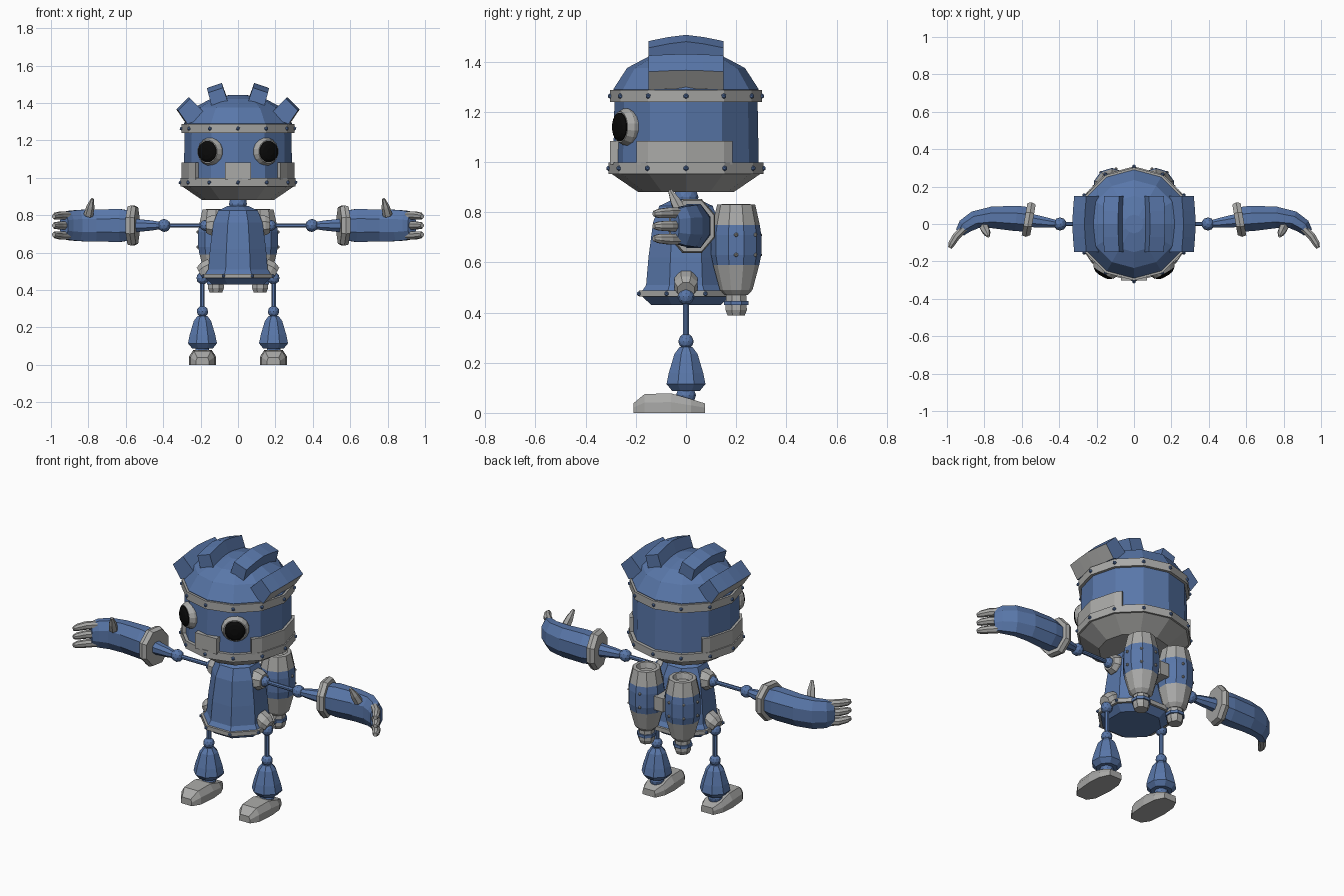
import bpy, bmesh, math
from mathutils import Vector, Matrix

if "Cube" in bpy.data.objects:
    bpy.data.objects.remove(bpy.data.objects["Cube"])


def material(name, rgb):
    m = bpy.data.materials.new(name)
    m.diffuse_color = (*rgb, 1)
    m.use_nodes = True
    m.node_tree.nodes["Principled BSDF"].inputs["Base Color"].default_value = m.diffuse_color
    return m


BLUE = material("blue_metal", (0.10, 0.185, 0.40))
GREY = material("grey_metal", (0.40, 0.40, 0.39))
BLACK = material("black_lens", (0.003, 0.003, 0.003))


def finish(name, bm, mat, mirror=False, mat2=None, rule=None):
    """Turn a bmesh into an object; faces matching the rule take mat2."""
    bmesh.ops.recalc_face_normals(bm, faces=bm.faces)
    bm.normal_update()
    me = bpy.data.meshes.new(name)
    if rule:
        for f in bm.faces:
            f.material_index = int(rule(f))
    bm.to_mesh(me)
    bm.free()
    me.materials.append(mat)
    if mat2:
        me.materials.append(mat2)
    ob = bpy.data.objects.new(name, me)
    bpy.context.collection.objects.link(ob)
    if mirror:
        ob.modifiers.new("mirror", 'MIRROR').use_mirror_merge = False
    return ob


def loft(name, rings, mat, mirror=False, mat2=None, rule=None):
    """Skin a list of equal-length point rings and cap both ends."""
    bm = bmesh.new()
    vs = [[bm.verts.new(p) for p in r] for r in rings]
    n = len(vs[0])
    for a, b in zip(vs, vs[1:]):
        for i in range(n):
            bm.faces.new((a[i], a[(i + 1) % n], b[(i + 1) % n], b[i]))
    bm.faces.new(vs[0])
    bm.faces.new(vs[-1])
    return finish(name, bm, mat, mirror, mat2, rule)


def lathe(name, prof, n, mat, c=(0, 0), phase=0.0, **kw):
    """Upright turned part from (radius, height) points."""
    ang = [math.tau * (i + phase) / n for i in range(n)]
    rings = [[(c[0] + r * math.cos(a), c[1] + r * math.sin(a), z) for a in ang]
             for r, z in prof]
    return loft(name, rings, mat, **kw)


def tube(name, p0, p1, prof, n, mat, **kw):
    """Turned part along p0-p1 from (fraction, radius) points."""
    p0, p1 = Vector(p0), Vector(p1)
    q = (p1 - p0).to_track_quat('Z', 'Y')
    rings = []
    for t, r in prof:
        rings.append([p0.lerp(p1, t) + q @ Vector(
            (r * math.cos(math.tau * (i + .5) / n), r * math.sin(math.tau * (i + .5) / n), 0))
            for i in range(n)])
    return loft(name, rings, mat, **kw)


def balls(name, centres, r, mat, mirror=False, sub=1):
    bm = bmesh.new()
    for c in centres:
        bmesh.ops.create_icosphere(bm, subdivisions=sub, radius=r,
                                   matrix=Matrix.Translation(c))
    return finish(name, bm, mat, mirror)


def box(name, lo, hi, mat, **kw):
    rings = [[(lo[0], lo[1], z), (hi[0], lo[1], z), (hi[0], hi[1], z), (lo[0], hi[1], z)]
             for z in (lo[2], hi[2])]
    return loft(name, rings, mat, **kw)


def circle_points(r, z, n):
    return [(r * math.cos(math.tau * i / n), r * math.sin(math.tau * i / n), z)
            for i in range(n)]


# Head: grey chin, blue wall and faceted dome
lathe("head", [(.19, .88), (.30, .955), (.29, .99), (.285, 1.26), (.29, 1.29),
               (.235, 1.375), (.15, 1.42), (.05, 1.442)], 12, BLUE,
      mat2=GREY, rule=lambda f: f.calc_center_median().z < .96)
lathe("lower_head_band", [(.308, .953), (.308, .998)], 12, GREY)
lathe("upper_head_band", [(.302, 1.24), (.302, 1.287)], 12, GREY)
balls("lower_head_rivets", circle_points(.308, .975, 12), .011, BLUE)
balls("upper_head_rivets", circle_points(.302, 1.263, 12), .011, BLUE)

# Cheek plates wrap the sides, nose plate sits in front
arc = [math.radians(a) for a in (-41, -30, 0, 30, 38)]
cheek = [(.302, a) for a in arc] + [(.27, a) for a in reversed(arc)]
loft("cheek_plate", [[(r * math.cos(a), r * math.sin(a), z) for r, a in cheek]
                     for z in (.99, 1.083)], GREY, mirror=True)
box("nose_plate", (-.07, -.302, .99), (.07, -.26, 1.083), GREY)

# Eyes follow the curve of the head
out = Vector((math.sin(math.radians(30)), -math.cos(math.radians(30)), 0))
eye = Vector((0, 0, 1.14)) + Vector((.012, 0, 0))
tube("eye_ring", eye + out * .24, eye + out * .304,
     [(0, .07), (.6, .075), (1, .062)], 16, GREY, mirror=True)
tube("eye_lens", eye + out * .29, eye + out * .322,
     [(0, .058), (.55, .057), (.85, .042), (1, .02)], 16, BLACK, mirror=True)


# Crest bars, arched in the middle
def crest(name, poly, rise, **kw):
    rings = []
    for y, k in ((-.15, 0), (-.07, .65), (0, 1), (.07, .65), (.15, 0)):
        rings.append([(x + rise[0] * k, y, z + rise[1] * k) for x, z in poly])
    loft(name, rings, BLUE, mirror=True, **kw)


crest("inner_crest", [(.08, 1.482), (.16, 1.455), (.135, 1.36), (.045, 1.38)], (.006, .025))
crest("outer_crest", [(.255, 1.425), (.32, 1.36), (.27, 1.287), (.16, 1.33)], (.01, .006),
      mat2=GREY, rule=lambda f: f.normal.z < -.2 and f.normal.x > .2)

# Neck and torso
balls("neck", [(0, 0, .86)], .05, BLUE, sub=2)
lathe("torso", [(.15, .43), (.19, .465), (.19, .485), (.172, .51), (.162, .62), (.142, .76),
                (.115, .825), (.06, .85)], 8, BLUE, phase=.5)
lathe("waist_band", [(.203, .463), (.203, .487)], 8, GREY, phase=.5)
balls("waist_rivets", [(.203 * math.cos(math.tau * (i + .5) / 8),
                        .203 * math.sin(math.tau * (i + .5) / 8), .475) for i in range(8)],
      .01, BLUE)

# Back tanks: blue barrel with grey ends and nozzle
T = (.118, .2)
lathe("tank", [(.046, .47), (.065, .49), (.092, .59), (.1, .63), (.1, .71), (.094, .75),
               (.076, .83), (.055, .832), (.045, .80)], 10, BLUE, c=T, phase=.5,
      mirror=True, mat2=GREY, rule=lambda f: not .59 < f.calc_center_median().z < .75)
lathe("tank_nozzle", [(.037, .388), (.046, .41), (.043, .48)], 8, GREY, c=T, phase=.5, mirror=True)
lathe("nozzle_ring", [(.053, .43), (.053, .447)], 8, BLUE, c=T, phase=.5, mirror=True)
balls("tank_rivets", [(T[0] + .097 * math.cos(a), T[1] + .097 * math.sin(a), z)
                      for z in (.63, .71) for a in (0, .9, 1.8)], .009, GREY, mirror=True)
box("tank_clamp", (-.03, .14, .62), (.03, .255, .70), GREY)

# Shoulder socket, arm rod and elbow
Z = .745
tube("shoulder_socket", (.11, 0, Z), (.172, 0, Z),
     [(0, .06), (.6, .056), (1, .042)], 8, GREY, mirror=True)
balls("shoulder_ball", [(.175, 0, Z)], .03, BLUE, mirror=True, sub=2)
tube("arm_rod", (.15, 0, Z), (.4, 0, Z), [(0, .012), (1, .012)], 8, BLUE, mirror=True)
balls("elbow_ball", [(.395, 0, Z)], .035, BLUE, mirror=True, sub=2)
tube("elbow_cone", (.41, 0, Z), (.56, .02, Z), [(0, .02), (.3, .028), (1, .04)], 8,
     BLUE, mirror=True)


def oval(x, y, hw, hh, deg, z=Z):
    """Eight-sided arm section facing along deg in the ground plane."""
    a = math.radians(deg)
    u = Vector((-math.sin(a), math.cos(a), 0)) * hw * 1.08
    v = Vector((0, 0, hh * 1.08))
    return [Vector((x, y, z)) + u * math.cos(math.tau * (i + .5) / 8)
            + v * math.sin(math.tau * (i + .5) / 8) for i in range(8)]


# Cuff, forearm bending into the hand, fingers and thumb
loft("cuff", [oval(.54, .022, .083, .098, 10), oval(.562, .024, .094, .108, 10),
              oval(.585, .026, .088, .102, 10)], GREY, mirror=True)
loft("forearm", [oval(.565, .024, .066, .078, 8), oval(.63, .03, .068, .088, 6),
                 oval(.76, .035, .058, .086, -4), oval(.85, .022, .048, .084, -22),
                 oval(.905, -.012, .04, .078, -42), oval(.93, -.045, .027, .066, -52)],
     BLUE, mirror=True)
for i, dz in enumerate((.053, .0, -.053)):
    loft("finger_%d" % (i + 1),
         [oval(.905, -.02, .02, .021, -42, Z + dz), oval(.95, -.066, .021, .021, -50, Z + dz),
          oval(.976, -.107, .018, .018, -58, Z + dz * .95),
          oval(.985, -.128, .01, .011, -60, Z + dz * .93)], GREY, mirror=True)
tube("thumb", (.80, -.02, .80), (.778, -.065, .888),
     [(0, .026), (.5, .022), (1, .008)], 6, GREY, mirror=True)

# Hip socket, leg rod, knee, shin bell and ankle
L = .19
tube("hip_socket", (.14, 0, .525), (.205, 0, .49),
     [(0, .05), (.6, .05), (1, .036)], 8, GREY, mirror=True)
balls("hip_ball", [(L, 0, .463)], .033, BLUE, mirror=True, sub=2)
tube("leg_rod", (L, 0, .28), (L, 0, .47), [(0, .013), (1, .013)], 8, BLUE, mirror=True)
balls("knee_ball", [(L, 0, .285)], .031, BLUE, mirror=True, sub=2)
lathe("shin", [(.06, .088), (.084, .115), (.074, .16), (.05, .235), (.028, .262)], 8, BLUE,
      c=(L, 0), phase=.5, mirror=True)
balls("ankle_ball", [(L, 0, .07)], .04, BLUE, mirror=True, sub=2)

# Foot: tapered sections from toe to heel
foot = [(-.21, .035, .028, .038), (-.165, .064, .045, .075), (-.06, .073, .05, .078),
        (.02, .066, .05, .055), (.075, .04, .035, .038)]
loft("foot", [[(L - b, y, 0), (L + b, y, 0), (L + b, y, h * .55), (L + t, y, h),
               (L - t, y, h), (L - b, y, h * .55)] for y, b, t, h in foot],
     GREY, mirror=True)
